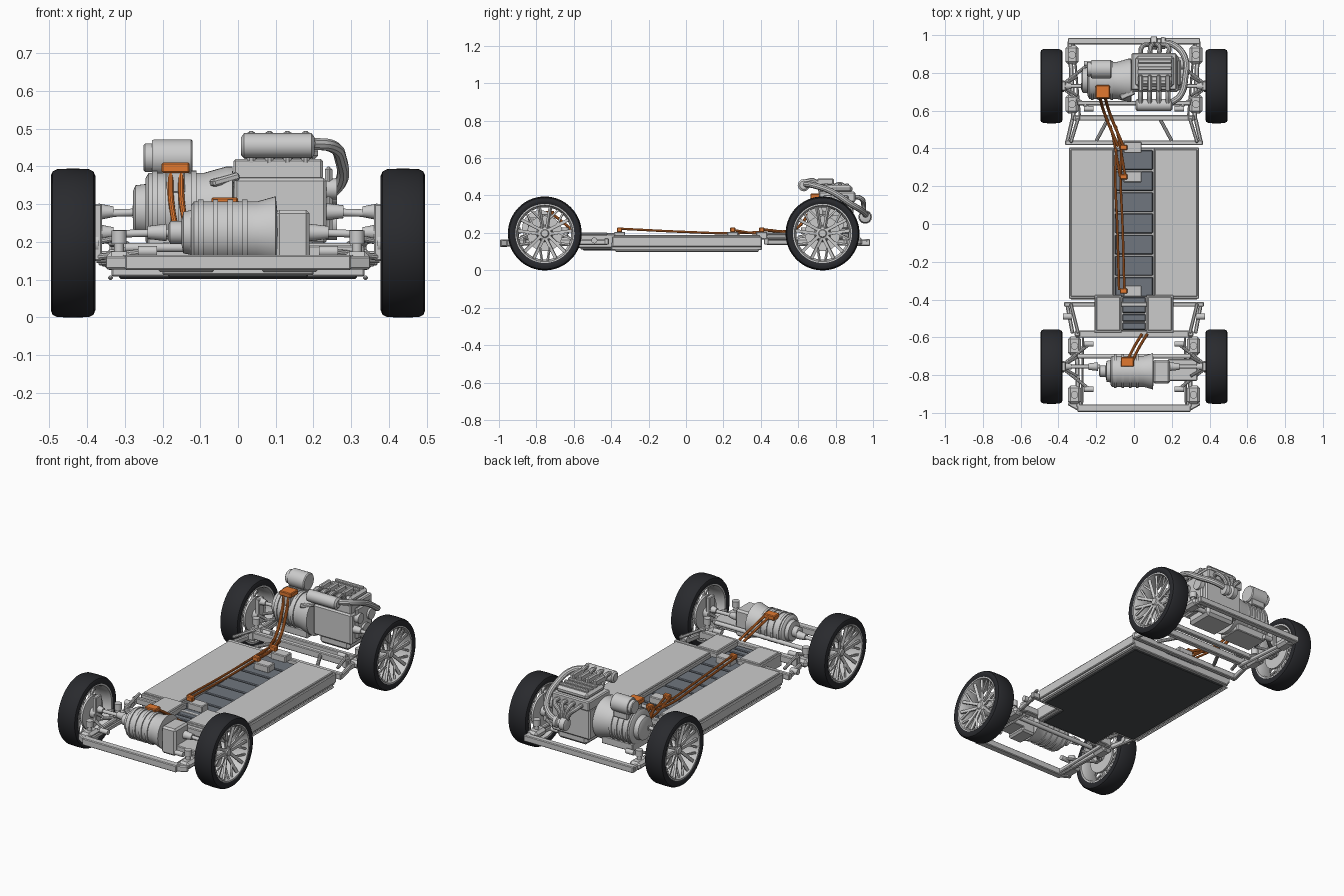
import bpy, bmesh, math
from mathutils import Vector, Matrix


def material(name, *rgb):
    m = bpy.data.materials.new(name)
    m.diffuse_color = (*rgb, 1)
    return m


RUBBER = material("rubber", 0.022, 0.023, 0.027)
ORANGE = material("orange_cable", 0.75, 0.19, 0.03)
DARK = material("dark_tray", 0.07, 0.075, 0.08)
CELL = material("cell_grey", 0.16, 0.18, 0.21)


def finish(name, bm, mat=None, smooth=True):
    bmesh.ops.recalc_face_normals(bm, faces=bm.faces)
    me = bpy.data.meshes.new(name)
    bm.to_mesh(me)
    bm.free()
    ob = bpy.data.objects.new(name, me)
    bpy.context.collection.objects.link(ob)
    if mat:
        me.materials.append(mat)
    if smooth:
        bpy.ops.object.select_all(action='DESELECT')
        ob.select_set(True)
        bpy.context.view_layer.objects.active = ob
        bpy.ops.object.shade_smooth_by_angle(angle=math.radians(32))
    return ob


def box(name, x0, x1, y0, y1, z0, z1, mat=None, bevel=0.004):
    bm = bmesh.new()
    mid = Vector((x0 + x1, y0 + y1, z0 + z1)) / 2
    bmesh.ops.create_cube(bm, size=1, matrix=Matrix.Translation(mid)
                          @ Matrix.Diagonal((abs(x1 - x0), y1 - y0, z1 - z0, 1)))
    if bevel:
        bmesh.ops.bevel(bm, geom=bm.edges[:], offset=bevel, segments=1, affect='EDGES')
    return finish(name, bm, mat, False)


def add_bar(bm, p, q, w, h):
    p, q = Vector(p), Vector(q)
    rot = (q - p).to_track_quat('Y', 'Z').to_matrix().to_4x4()
    bmesh.ops.create_cube(bm, size=1, matrix=Matrix.Translation((p + q) / 2) @ rot
                          @ Matrix.Diagonal((w, (q - p).length, h, 1)))


def bar(name, p, q, w, h, mat=None):
    bm = bmesh.new()
    add_bar(bm, p, q, w, h)
    bmesh.ops.bevel(bm, geom=bm.edges[:], offset=0.005, segments=1, affect='EDGES')
    return finish(name, bm, mat, False)


def rod(name, p, q, r, r2=None, n=16, mat=None):
    p, q = Vector(p), Vector(q)
    bm = bmesh.new()
    bmesh.ops.create_cone(bm, cap_ends=True, segments=n, radius1=r, radius2=r if r2 is None else r2,
                          depth=(q - p).length, matrix=Matrix.Translation((p + q) / 2)
                          @ (q - p).to_track_quat('Z', 'Y').to_matrix().to_4x4())
    return finish(name, bm, mat)


def lathe(name, profile, y, z, n=40, mat=None, closed=False):
    """Spin (x, radius) points around an x-parallel axis."""
    bm = bmesh.new()
    rings = [[bm.verts.new((x, y + r * math.cos(2 * math.pi * i / n), z + r * math.sin(2 * math.pi * i / n)))
              for i in range(n)] for x, r in profile]
    pairs = list(zip(rings, rings[1:])) + ([(rings[-1], rings[0])] if closed else [])
    for a, b in pairs:
        for i in range(n):
            bm.faces.new((a[i], a[(i + 1) % n], b[(i + 1) % n], b[i]))
    if not closed:
        bm.faces.new(rings[0])
        bm.faces.new(rings[-1])
    return finish(name, bm, mat)


def tube(name, pts, r, mat=None):
    cu = bpy.data.curves.new(name, 'CURVE')
    cu.dimensions, cu.bevel_depth, cu.bevel_resolution, cu.use_fill_caps = '3D', r, 3, True
    sp = cu.splines.new('BEZIER')
    sp.bezier_points.add(len(pts) - 1)
    sp.resolution_u = 8
    for bp, co in zip(sp.bezier_points, pts):
        bp.co, bp.handle_left_type, bp.handle_right_type = co, 'AUTO', 'AUTO'
    tmp = bpy.data.objects.new(name + "_path", cu)
    bpy.context.collection.objects.link(tmp)
    bpy.context.view_layer.update()
    bm = bmesh.new()
    bm.from_mesh(bpy.data.meshes.new_from_object(tmp))
    bpy.data.objects.remove(tmp)
    return finish(name, bm, mat)


def ribbed(x0, x1, r, count, rib=0.006):
    """Motor casing profile with raised bands."""
    pts, step = [(x0, r * 0.85), (x0 + 0.008, r)], (x1 - x0) / (count + 0.5)
    for i in range(count):
        a = x0 + step * (i + 0.5)
        pts += [(a, r), (a, r + rib), (a + 0.014, r + rib), (a + 0.014, r)]
    return pts


# Wheels, hubs and suspension at each corner
WZ = 0.197
for end, wy in (("front", -0.755), ("rear", 0.73)):
    for s, side in ((-1, "left"), (1, "right")):
        tag = f"{end}_{side}_"
        lathe(tag + "tyre", [(s * x, r) for x, r in (
            (0.385, 0.156), (0.379, 0.166), (0.378, 0.178), (0.383, 0.19), (0.395, 0.196), (0.437, 0.1975),
            (0.479, 0.196), (0.491, 0.19), (0.496, 0.178), (0.495, 0.166), (0.489, 0.156))],
            wy, WZ, 64, RUBBER, True)
        lathe(tag + "rim", [(s * x, r) for x, r in (
            (0.383, 0.158), (0.383, 0.149), (0.40, 0.142), (0.468, 0.140), (0.484, 0.149), (0.491, 0.151),
            (0.491, 0.158))], wy, WZ, 48, None, True)
        lathe(tag + "hub", [(s * x, r) for x, r in (
            (0.37, 0.03), (0.40, 0.03), (0.40, 0.095), (0.412, 0.095), (0.412, 0.045), (0.45, 0.04),
            (0.462, 0.034), (0.466, 0.022), (0.472, 0.018))], wy, WZ, 32)
        bm = bmesh.new()
        for k in range(5):
            def at(deg, r, x):
                a = math.radians(deg + 72 * k + 90)
                return (s * x, wy + r * math.cos(a), WZ + r * math.sin(a))
            for d in (-1, 1):
                add_bar(bm, at(d * 22, 0.03, 0.458), at(d * 12, 0.146, 0.478), 0.012, 0.016)
                add_bar(bm, at(d * 17, 0.08, 0.467), at(d * 30, 0.146, 0.478), 0.009, 0.01)
        finish(tag + "spokes", bm, None, False)
        box(tag + "upright", *sorted((s * 0.36, s * 0.385)), wy - 0.025, wy + 0.025, 0.15, 0.30)
        inner, dz = (0.18, 0.225) if end == "front" else (0.22, 0.28)
        rod(tag + "drive_shaft", (s * inner, wy, dz), (s * 0.375, wy, dz - 0.005), 0.010)
        rod(tag + "inner_joint", (s * (inner + 0.01), wy, dz), (s * (inner + 0.06), wy, dz), 0.023, 0.017)
        rod(tag + "outer_joint", (s * 0.33, wy, dz), (s * 0.37, wy, dz), 0.014, 0.022)
        for d in (-1, 1):
            rod(tag + "lower_arm", (s * 0.37, wy + d * 0.015, 0.16), (s * 0.235, wy + d * 0.12, 0.175), 0.009, n=10)
            rod(tag + "arm_bushing", (s * 0.215, wy + d * 0.12, 0.175), (s * 0.265, wy + d * 0.12, 0.175), 0.014)
            rod(tag + "upper_arm", (s * 0.37, wy + d * 0.01, 0.20), (s * 0.30, wy + d * 0.05, 0.215), 0.008, n=10)
            ky = wy + d * 0.13 + (-0.02 if end == "front" else 0.035)
            kx = 0.315 if end == "front" else 0.328
            box(tag + "mount_block", *sorted((s * (kx - 0.034), s * (kx + 0.034))), ky - 0.05, ky + 0.05,
                0.13, 0.175, bevel=0.014)
            rod(tag + "mount_post", (s * kx, ky, 0.17), (s * kx, ky, 0.21), 0.013)
            rod(tag + "mount_cap", (s * kx, ky, 0.195), (s * kx, ky, 0.23), 0.020)

# Subframe rails and cross beams
for s in (-1, 1):
    for name, a, b, c, far, x1, x2 in (("front", -0.42, -0.58, -0.60, -0.97, 0.305, 0.295),
                                       ("rear", 0.43, 0.56, 0.55, 0.97, 0.32, 0.34)):
        bar(name + "_rail", (s * x1, c, 0.15), (s * x2, far, 0.148), 0.024, 0.034)
        bar(name + "_rail_inner", (s * (x1 - 0.035), c, 0.15), (s * (x2 - 0.02), far, 0.148), 0.012, 0.026)
        bar(name + "_rail_link", (s * 0.355, a, 0.15), (s * 0.325, b, 0.15), 0.02, 0.03)
        bar(name + "_rail_link_upper", (s * 0.335, a, 0.195), (s * 0.295, b, 0.195), 0.018, 0.016)
        bar(name + "_post", (s * 0.30, b, 0.14), (s * 0.30, b, 0.20), 0.03, 0.03)
    rod("side_bushing", (s * 0.33, -0.49, 0.16), (s * 0.375, -0.49, 0.16), 0.016)
    rod("rear_brace", (s * 0.20, 0.44, 0.17), (s * 0.13, 0.57, 0.17), 0.010, n=10)
    bar("front_bumper_corner", (s * 0.285, -0.978, 0.145), (s * 0.345, -0.945, 0.145), 0.03, 0.036)
for name, y, hw, z, h, w in (("front_bumper_beam", -0.975, 0.30, 0.145, 0.04, 0.04),
                             ("rear_bumper_beam", 0.968, 0.35, 0.148, 0.036, 0.034),
                             ("front_battery_beam", -0.425, 0.37, 0.155, 0.035, 0.024),
                             ("front_cross_beam", -0.583, 0.31, 0.165, 0.04, 0.036),
                             ("rear_battery_beam", 0.43, 0.365, 0.155, 0.035, 0.026),
                             ("rear_cross_beam", 0.562, 0.32, 0.17, 0.04, 0.03),
                             ("rear_engine_beam", 0.64, 0.30, 0.165, 0.03, 0.025)):
    box(name, -hw, hw, y - w / 2, y + w / 2, z - h / 2, z + h / 2)

# Battery pack: tray, side panels, centre cells
box("battery_tray", -0.335, 0.335, -0.40, 0.405, 0.108, 0.15)
box("battery_underplate", -0.315, 0.315, -0.38, 0.385, 0.102, 0.12, DARK)
box("front_tray", -0.20, 0.20, -0.565, -0.38, 0.112, 0.15)
box("front_underplate", -0.185, 0.185, -0.55, -0.37, 0.105, 0.12, DARK)
for s in (-1, 1):
    box("battery_side_case", *sorted((s * 0.105, s * 0.345)), -0.395, 0.405, 0.125, 0.18)
    box("battery_side_lid", *sorted((s * 0.11, s * 0.335)), -0.385, 0.395, 0.17, 0.19)
    box("front_case", *sorted((s * 0.065, s * 0.21)), -0.575, -0.375, 0.12, 0.193)
    box("front_case_lid", *sorted((s * 0.072, s * 0.20)), -0.565, -0.385, 0.185, 0.20)
    for z in (0.105, 0.155):
        bar("battery_sill_strip", (s * 0.338, -0.38, z), (s * 0.338, 0.39, z), 0.014, 0.012)
for i in range(7):
    y = -0.385 + i * 0.112
    box("centre_cell", -0.10, 0.10, y, y + 0.104, 0.14, 0.168, CELL)
for i in range(4):
    y = -0.56 + i * 0.045
    box("front_cell", -0.062, 0.062, y, y + 0.038, 0.14, 0.172, CELL)

# Junction boxes and orange wiring
for y in (-0.355, 0.25, 0.405):
    box("junction_box", -0.055, 0.04, y - 0.03, y + 0.03, 0.165, 0.205)
    box("cable_connector", -0.075, -0.035, y - 0.014, y + 0.014, 0.203, 0.23, ORANGE)
for d in (-0.014, 0.014):
    tube("centre_cable", [(-0.065 + d, -0.35, 0.222), (-0.075 + d, 0, 0.205), (-0.085 + d, 0.25, 0.198),
                          (-0.08 + d, 0.40, 0.205)], 0.0065, ORANGE)
    tube("rear_motor_cable", [(-0.165 + d, 0.68, 0.39), (-0.162 + d, 0.652, 0.30), (-0.14 + d, 0.58, 0.22),
                              (-0.07 + d, 0.41, 0.215)], 0.008, ORANGE)
    tube("rear_junction_cable", [(-0.11 + d, 0.52, 0.20), (-0.085 + d, 0.40, 0.195), (-0.06 + d, 0.25, 0.215)],
         0.0065, ORANGE)
    tube("front_motor_cable", [(-0.02 + d, -0.72, 0.305), (0.015 + d, -0.65, 0.25), (0.055 + d, -0.585, 0.19)],
         0.0075, ORANGE)
box("rear_motor_terminal", -0.203, -0.128, 0.665, 0.735, 0.383, 0.41, ORANGE)
box("rear_terminal_base", -0.19, -0.14, 0.67, 0.73, 0.33, 0.39)
box("front_motor_terminal", -0.07, 0.0, -0.755, -0.705, 0.29, 0.318, ORANGE)

# Front drive motor and gearbox
MY, MZ = -0.78, 0.225
lathe("front_motor", ribbed(-0.125, 0.05, 0.082, 4) + [(0.05, 0.082), (0.10, 0.096), (0.104, 0.06)], MY, MZ)
lathe("front_motor_cap", [(-0.185, 0.02), (-0.18, 0.03), (-0.15, 0.03), (-0.145, 0.055), (-0.12, 0.06)], MY, MZ)
box("front_gearbox", 0.10, 0.19, -0.845, -0.72, 0.13, 0.285, bevel=0.01)
box("front_gearbox_foot", 0.18, 0.335, -0.83, -0.715, 0.15, 0.19)
rod("front_steering_rack", (-0.30, -0.70, 0.185), (0.30, -0.70, 0.185), 0.012)

# Rear generator with starter on top
RY, RZ = 0.76, 0.285
lathe("rear_motor", ribbed(-0.245, -0.09, 0.098, 4) + [(-0.09, 0.098), (-0.03, 0.115), (-0.015, 0.115),
                                                    (-0.01, 0.06)], RY, RZ)
lathe("rear_motor_cap", [(-0.278, 0.05), (-0.272, 0.065), (-0.23, 0.07)], RY, RZ)
lathe("upper_cylinder", [(-0.25, 0.034), (-0.246, 0.038), (-0.228, 0.038), (-0.228, 0.045), (-0.222, 0.049),
                         (-0.125, 0.049), (-0.12, 0.044)], 0.82, 0.423, 32)
box("upper_cylinder_mount", -0.22, -0.13, 0.79, 0.85, 0.35, 0.40)
box("motor_cradle", -0.24, -0.04, 0.69, 0.83, 0.165, 0.21)

# Engine: block, head, cover
box("engine_sump", 0.02, 0.21, 0.71, 0.88, 0.15, 0.21, bevel=0.015)
box("engine_block", -0.01, 0.235, 0.70, 0.895, 0.195, 0.37, bevel=0.008)
box("cylinder_head", -0.012, 0.225, 0.71, 0.905, 0.365, 0.42, bevel=0.006)
box("head_cover", 0.008, 0.212, 0.725, 0.89, 0.415, 0.455, bevel=0.014)
for i in range(4):
    y = 0.74 + i * 0.037
    box("cover_rib", 0.02, 0.20, y, y + 0.02, 0.45, 0.465)
box("engine_side_cover", 0.23, 0.25, 0.73, 0.87, 0.22, 0.40, bevel=0.008)
for y, z, r in ((0.80, 0.25, 0.045), (0.75, 0.34, 0.028), (0.85, 0.33, 0.032)):
    rod("pulley", (0.235, y, z), (0.262, y, z), r, n=24)
bar("engine_bracket", (-0.07, 0.67, 0.355), (0.0, 0.70, 0.375), 0.03, 0.02)

# Intake plenum, runners and exhaust
lathe("intake_plenum", [(0.008, 0.022), (0.016, 0.033), (0.195, 0.033), (0.203, 0.022)], 0.63, 0.455, 12)
for i in range(4):
    x = 0.035 + i * 0.048
    tube("intake_runner", [(x, 0.64, 0.475), (x, 0.685, 0.478), (x, 0.715, 0.44), (x, 0.725, 0.40)], 0.0135)
    box("runner_cap", x - 0.012, x + 0.012, 0.70, 0.79, 0.455, 0.492, bevel=0.007)
    tube("exhaust_header", [(x, 0.89, 0.39), (x + 0.005, 0.935, 0.385), (0.4 * x + 0.07, 0.95, 0.34),
                            (0.125 + (x - 0.11) * 0.3, 0.945, 0.29)], 0.0125)
tube("air_pipe", [(0.195, 0.64, 0.46), (0.245, 0.68, 0.455), (0.272, 0.78, 0.42), (0.27, 0.88, 0.355),
                  (0.215, 0.945, 0.315), (0.14, 0.965, 0.29)], 0.0165)
lathe("turbo_housing", [(0.085, 0.02), (0.09, 0.034), (0.12, 0.036), (0.125, 0.022), (0.14, 0.022),
                        (0.145, 0.032), (0.165, 0.030), (0.17, 0.018)], 0.958, 0.285, 24)
